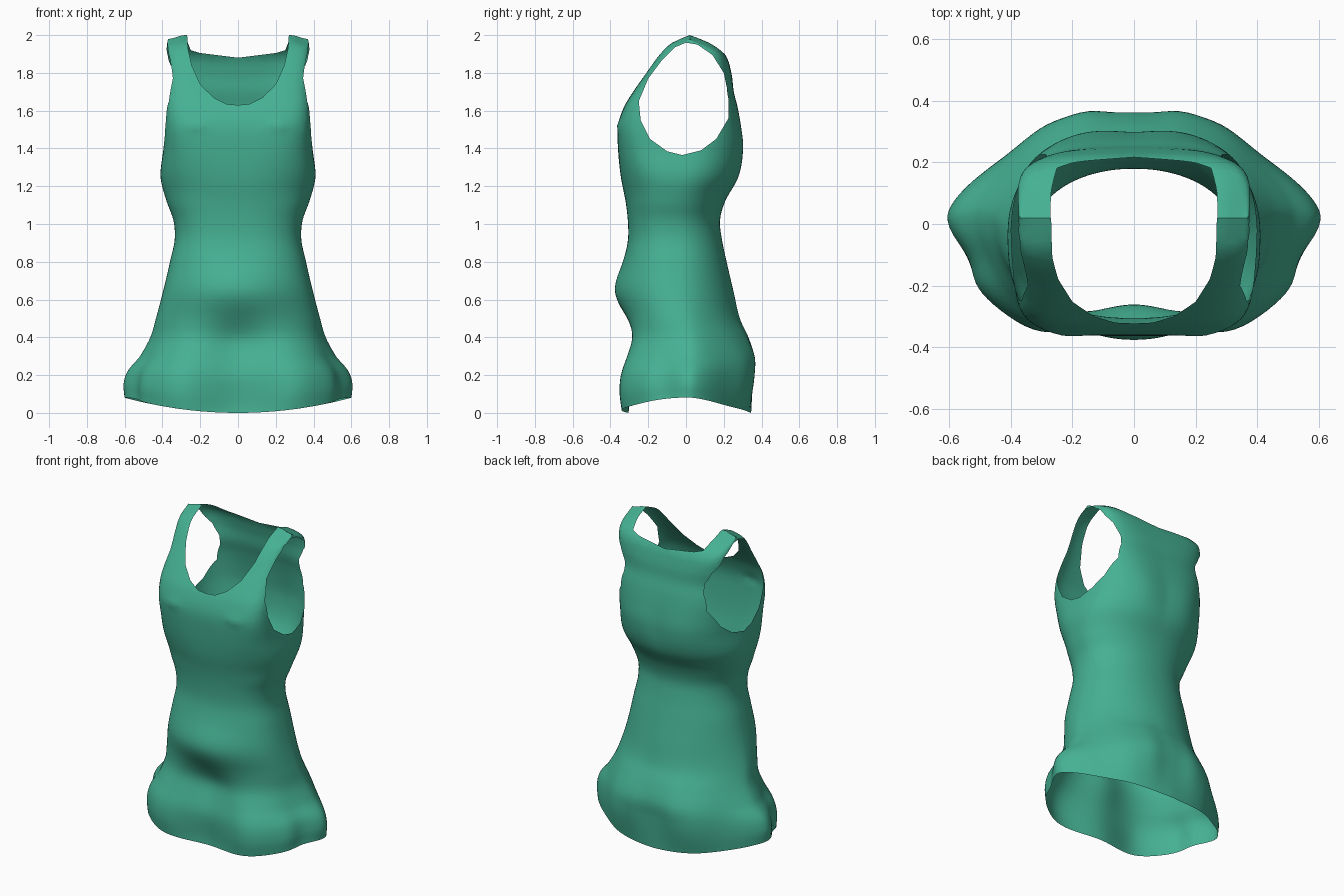
import bpy, bmesh, math
from mathutils import Vector

cube = bpy.data.objects.get("Cube")
if cube:
    bpy.data.objects.remove(cube, do_unlink=True)

# Body profile: height, half width, front y, back y
PROFILE = [
    (0.0, .605, -.36, .345), (.1, .61, -.365, .35), (.2, .585, -.36, .355),
    (.3, .52, -.34, .36), (.4, .465, -.315, .33), (.5, .435, -.315, .285),
    (.65, .395, -.335, .25), (.8, .36, -.318, .215), (.92, .335, -.305, .19),
    (1.02, .342, -.308, .18), (1.12, .378, -.32, .207), (1.25, .41, -.345, .275),
    (1.4, .395, -.36, .295), (1.52, .39, -.36, .287), (1.62, .388, -.328, .272),
    (1.7, .382, -.28, .253), (1.8, .38, -.212, .24), (1.9, .38, -.14, .205),
    (1.96, .377, -.075, .125), (2.0, .37, .02, .02)]
SEGMENTS, ROWS = 120, 100


def sample(z):
    """Smoothly interpolate the profile at height z."""
    last = len(PROFILE) - 1
    i = max(k for k in range(last) if PROFILE[k][0] <= z)
    a, b = PROFILE[i], PROFILE[i + 1]
    before, after = PROFILE[max(i - 1, 0)], PROFILE[min(i + 2, last)]
    h = b[0] - a[0]
    t = (z - a[0]) / h
    out = []
    for c in (1, 2, 3):
        ma = (b[c] - before[c]) / (b[0] - before[0]) * h
        mb = (after[c] - a[c]) / (after[0] - a[0]) * h
        out.append(a[c] * (1 + 2 * t) * (1 - t) ** 2 + ma * t * (1 - t) ** 2
                   + b[c] * t * t * (3 - 2 * t) + mb * t * t * (t - 1))
    return out


def blob(x, z, cx, cz, sx, sz):
    return math.exp(-((x - cx) / sx) ** 2 / 2 - ((z - cz) / sz) ** 2 / 2)


def ease(lo, hi, v):
    t = min(max((v - lo) / (hi - lo), 0), 1)
    return t * t * (3 - 2 * t)


def body_point(angle, z):
    half, front, back = sample(z)
    c, s = math.cos(angle), math.sin(angle)
    # Skirt pointed at the sides, boxier chest, rounder back
    if s < 0:
        power = 2.2 + .3 * ease(.3, .9, z) + 3.2 * ease(1.15, 1.7, z)
    else:
        power = (1.55 + .55 * ease(.3, .9, z) + 1.2 * ease(1.15, 1.65, z)
                 + 1.6 * ease(1.7, 1.92, z))
    norm = (abs(c) ** power + abs(s) ** power) ** (1 / power)
    x, reach = half * c / norm, abs(s) / norm
    ax = abs(x)
    side = (front + back) / 2 + .025 * (1 - ease(.2, .6, z))
    if s < 0:
        y = side + (front - side) * reach
        y += .06 * blob(x, z, 0, .05, .13, .15)        # skirt hollow
        y += .055 * blob(x, z, 0, .36, .11, .1)        # dip under the belly
        y -= .042 * blob(x, z, 0, .65, .17, .11)       # belly
        y -= .028 * blob(ax, z, .32, .12, .09, .16)    # thighs
        y -= .008 * blob(ax, z, .22, 1.52, .04, .02)   # small cloth folds
    else:
        y = side + (back - side) * reach
        y += .025 * blob(ax, z, .15, .25, .06, .15)    # seat
        y += .04 * blob(ax, z, .28, .2, .08, .17)      # seat sides
        y += .012 * blob(ax, z, .15, 1.38, .09, .12)   # shoulder blades
    x *= 1 - .08 * blob(y, z, -.115, .1, .06, .16)     # side pleat
    # Raised hem at the sides, sloping shoulder ends
    hem = .08 * (ax / .6) ** 2 * max(0, 1 - z / .3)
    slope = .02 * ease(.28, .37, ax) * ease(1.9, 2.0, z)
    return Vector((x, y, z + hem - slope))


def cut_opening(bm, outline, axis, inside):
    """Cut a convex outline (axis, z) through the cloth and remove its faces."""
    planes = []
    for (u, z), (u2, z2) in zip(outline, outline[1:] + outline[:1]):
        point, normal = Vector((0, 0, z)), Vector((0, 0, u - u2))
        point[axis], normal[axis] = u, z2 - z
        planes.append((point, normal.normalized()))
    for point, normal in planes:
        faces = [f for f in bm.faces if f.calc_center_median().z > 1.3
                 and inside(f.calc_center_median())]
        geom = faces + list({e for f in faces for e in f.edges})
        geom += list({v for f in faces for v in f.verts})
        bmesh.ops.bisect_plane(bm, geom=geom, dist=1e-5,
                               plane_co=point, plane_no=normal)
    doomed = []
    for f in bm.faces:
        c = f.calc_center_median()
        if inside(c) and all((c - p).dot(n) < 0 for p, n in planes):
            doomed.append(f)
    bmesh.ops.delete(bm, geom=doomed, context='FACES')


def mirrored(half):
    """Close a half neckline into a symmetrical outline."""
    return [(-x, z) for x, z in reversed(half) if x > 0] + half


# Cloth tube that folds shut along the shoulder line
bm = bmesh.new()
rings = [[bm.verts.new(body_point(math.tau * (i + .5) / SEGMENTS, 2 * r / ROWS))
          for i in range(SEGMENTS)] for r in range(ROWS + 1)]
for low, high in zip(rings, rings[1:]):
    for i in range(SEGMENTS):
        j = (i + 1) % SEGMENTS
        bm.faces.new((low[i], low[j], high[j], high[i]))

# Neckline front and back
front_neck = [(0, 1.63), (.06, 1.635), (.13, 1.67), (.2, 1.74), (.245, 1.84),
              (.265, 1.93), (.275, 2.1)]
back_neck = [(0, 1.88), (.2, 1.905), (.25, 1.92), (.27, 1.97), (.275, 2.1)]
cut_opening(bm, mirrored(front_neck), 0, lambda c: c.y < .02)
cut_opening(bm, mirrored(back_neck), 0, lambda c: c.y >= .02)

# Armholes on both sides
armhole = [(-.02, 1.365), (.08, 1.39), (.16, 1.45), (.225, 1.56), (.225, 1.68),
           (.2, 1.8), (.14, 1.895), (.06, 1.95), (0, 1.96), (-.06, 1.935),
           (-.125, 1.87), (-.2, 1.77), (-.25, 1.65), (-.24, 1.55), (-.19, 1.45),
           (-.1, 1.385)]
cut_opening(bm, armhole, 1, lambda c: abs(c.x) > .28)

bmesh.ops.delete(bm, geom=[v for v in bm.verts if not v.link_faces], context='VERTS')
for f in bm.faces:
    f.smooth = True
mesh = bpy.data.meshes.new("dress")
bm.to_mesh(mesh)
bm.free()
dress = bpy.data.objects.new("dress", mesh)
bpy.context.collection.objects.link(dress)

# Green cloth
green = bpy.data.materials.new("green_cloth")
green.use_nodes = True
color = (.06, .44, .29, 1)
green.diffuse_color = color
shader = green.node_tree.nodes["Principled BSDF"]
shader.inputs["Base Color"].default_value = color
shader.inputs["Roughness"].default_value = .8
mesh.materials.append(green)
